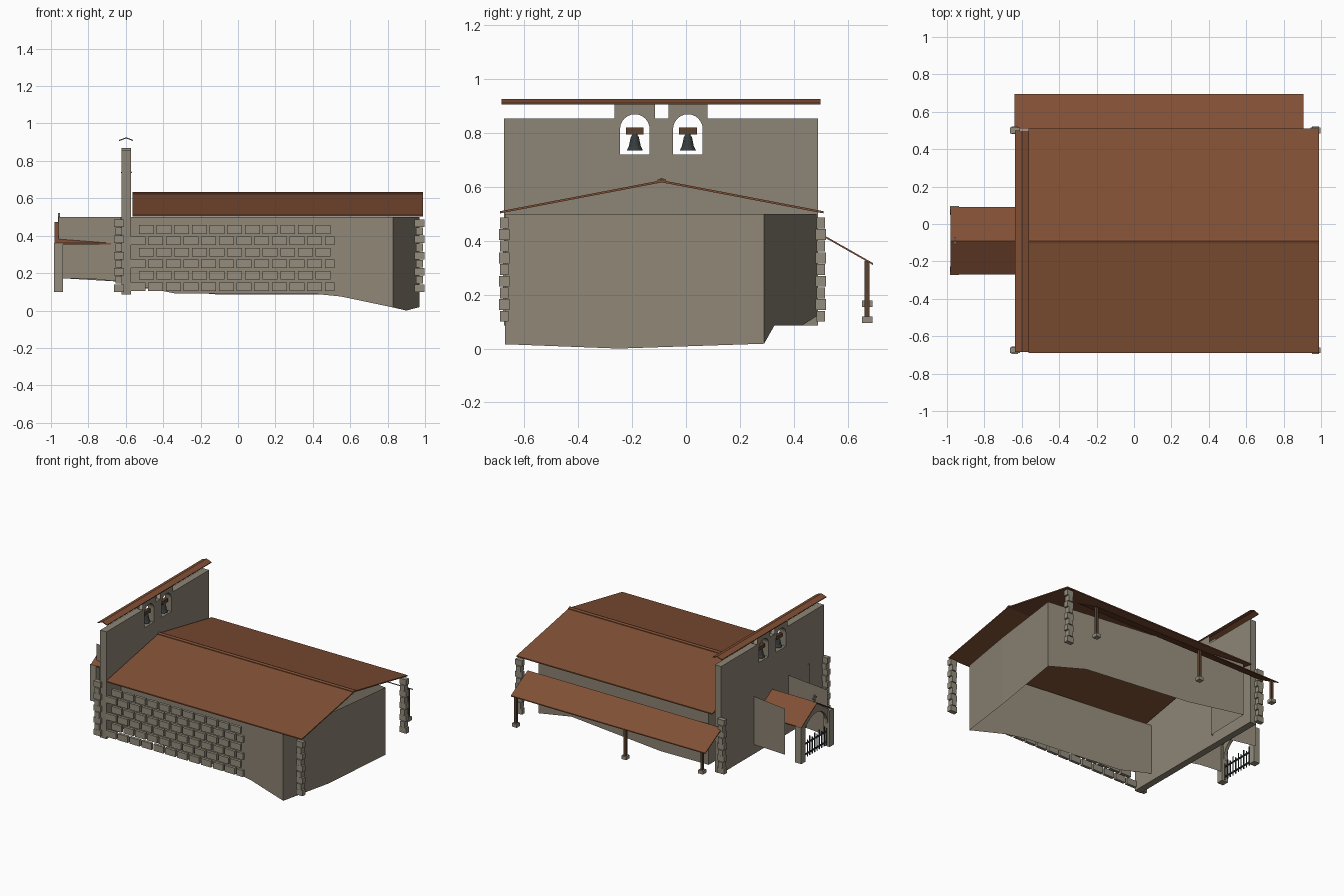
import bpy, bmesh, math
from mathutils import Vector

if "Cube" in bpy.data.objects:
    bpy.data.objects.remove(bpy.data.objects["Cube"])


def mat(name, c):
    m = bpy.data.materials.new(name)
    m.diffuse_color = (*c, 1)
    m.use_nodes = True
    m.node_tree.nodes["Principled BSDF"].inputs["Base Color"].default_value = m.diffuse_color
    return m


STONE = mat("stone", (0.27, 0.235, 0.18))
BLOCK = mat("block_stone", (0.30, 0.27, 0.21))
TILE = mat("roof_tile", (0.22, 0.08, 0.035))
WOOD = mat("wood", (0.10, 0.055, 0.03))
IRON = mat("iron", (0.04, 0.045, 0.045))


def finish(name, bm, m, fix=True):
    if fix:
        bmesh.ops.recalc_face_normals(bm, faces=bm.faces)
    me = bpy.data.meshes.new(name)
    bm.to_mesh(me)
    bm.free()
    me.materials.append(m)
    ob = bpy.data.objects.new(name, me)
    bpy.context.collection.objects.link(ob)
    return ob


def add_box(bm, x0, x1, y0, y1, z0, z1):
    v = [bm.verts.new((x, y, z)) for x in (x0, x1) for y in (y0, y1) for z in (z0, z1)]
    for f in ((0, 1, 3, 2), (4, 6, 7, 5), (0, 4, 5, 1), (2, 3, 7, 6), (0, 2, 6, 4), (1, 5, 7, 3)):
        bm.faces.new([v[i] for i in f])


def boxes(name, items, m):
    bm = bmesh.new()
    for b in items:
        add_box(bm, *b)
    return finish(name, bm, m)


def extrude_x(name, yz, x0, x1, m):
    """Closed y-z outline extruded along x."""
    bm = bmesh.new()
    f = bm.faces.new([bm.verts.new((x0, y, z)) for y, z in yz])
    r = bmesh.ops.extrude_face_region(bm, geom=[f])
    vs = [g for g in r["geom"] if isinstance(g, bmesh.types.BMVert)]
    bmesh.ops.translate(bm, verts=vs, vec=(x1 - x0, 0, 0))
    return finish(name, bm, m)


def slab(name, line, x0, x1, t, m):
    """Thin sheet following a y-z line."""
    return extrude_x(name, line + [(y, z - t) for y, z in reversed(line)], x0, x1, m)


def arch(cy, cz, r, n=12):
    return [(cy + r * math.cos(math.pi * i / n), cz + r * math.sin(math.pi * i / n))
            for i in range(n + 1)]


# Thin skewed walls following sloping ground: x, y, bottom z
path = [(-.96, -.235, .17), (-.78, -.257, .17), (-.60, -.28, .15), (-.63, -.50, .15),
        (-.33, -.537, .09), (.40, -.62, .09), (.55, -.637, .075), (.83, -.672, .016),
        (.90, -.25, .0), (.97, .29, .018), (.68, .328, .085), (-.10, .43, .085),
        (-.52, .485, .12), (-.56, .11, .15), (-.90, .16, .17)]
bm = bmesh.new()
cols = [(bm.verts.new(p), bm.verts.new((p[0], p[1], .5))) for p in path]
for a, b in zip(cols, cols[1:]):
    bm.faces.new((a[0], b[0], b[1], a[1]))
finish("nave_walls", bm, STONE, False)

# Bell wall with two notches for the bell openings
extrude_x("bell_wall", [(-.675, .085), (.49, .085), (.49, .855), (.08, .855), (.08, .72),
          (-.065, .72), (-.065, .855), (-.115, .855), (-.115, .72), (-.265, .72),
          (-.265, .855), (-.675, .855)], -.622, -.573, STONE)

# Arched bell surrounds: two flat plates joined by the soffit, and bells
for i, (y0, y1, cy) in enumerate(((-.265, -.115, -.19), (-.065, .08, .007))):
    inner = [(cy + .055, .72)] + arch(cy, .815, .055) + [(cy - .055, .72)]
    bm = bmesh.new()
    sides = []
    for x in (-.622, -.573):
        vs = [bm.verts.new((x, y, z)) for y, z in inner]
        out = [bm.verts.new((x, y, z)) for y, z in ((y0, .72), (y0, .91), (y1, .91), (y1, .72))]
        bm.faces.new(vs + out)
        sides.append(vs)
    a, b = sides
    for k in range(len(a) - 1):
        bm.faces.new((a[k], a[k + 1], b[k + 1], b[k]))
    finish(f"bell_arch_{i}", bm, STONE)
    boxes(f"bell_yoke_{i}", [(-.61, -.585, cy - .033, cy + .033, .795, .82)], WOOD)
    bm = bmesh.new()
    rings = []
    for r, z in ((.03, .735), (.022, .752), (.015, .785), (.008, .796)):
        rings.append([bm.verts.new((-.597 + r * math.cos(t * math.pi / 6),
                                    cy + r * math.sin(t * math.pi / 6), z)) for t in range(12)])
    for lo, hi in zip(rings, rings[1:]):
        for k in range(12):
            bm.faces.new((lo[k], lo[(k + 1) % 12], hi[(k + 1) % 12], hi[k]))
    bm.faces.new(rings[0])
    bm.faces.new(rings[-1])
    finish(f"bell_{i}", bm, IRON)

# Chevron cap floating over the bell wall
bm = bmesh.new()
prof = [(-.635, .912), (-.598, .926), (-.561, .912), (-.561, .906), (-.598, .92), (-.635, .906)]
f = bm.faces.new([bm.verts.new((x, -.685, z)) for x, z in prof])
r = bmesh.ops.extrude_face_region(bm, geom=[f])
bmesh.ops.translate(bm, vec=(0, 1.185, 0),
                    verts=[g for g in r["geom"] if isinstance(g, bmesh.types.BMVert)])
finish("bell_wall_cap", bm, TILE)

# Roofs
slab("main_roof", [(-.69, .51), (-.09, .625), (.51, .51)], -.565, .99, .008, TILE)
slab("ridge_cap", [(-.105, .627), (-.09, .633), (-.075, .627)], -.565, .99, .006, TILE)
slab("lean_to_roof", [(.505, .425), (.695, .317)], -.64, .905, .007, TILE)
slab("porch_roof", [(-.27, .36), (-.09, .472), (.09, .36)], -.98, -.62, .007, TILE)

# Lean-to posts on stone footings
posts = ((.88, .095), (.01, .095), (-.60, .155))
boxes("lean_to_posts", [(x - .009, x + .009, .663, .681, z + .02, .325) for x, z in posts], WOOD)
boxes("lean_to_footings", [(x - .019, x + .019, .654, .692, z, z + .024) for x, z in posts], BLOCK)

# Corner quoins, alternating wide and narrow
quoins = []
h = .39 / 9
for cx, sx in ((-.637, -1), (.97, 1)):
    for cy in (-.675, .5):
        for k in range(9):
            wx, wy = ((.027, .0155), (.018, .02))[k % 2]
            z = .1 + k * h
            quoins.append((cx - wx, cx + wx, cy - wy, cy + wy, z, z + h - .003))
boxes("corner_quoins", quoins, BLOCK)

# Courses of facing stones along the front
bricks = []
for row in range(6):
    z = .128 + row * .061
    x = -.53 if row % 2 else -.575
    while x < .49:
        w = min(x + .08, .515)
        bricks.append((x, w, -.68, -.66, z - .023, z + .023))
        x += .0945
boxes("front_facing_stones", bricks, BLOCK)

# Porch piers, arched gable, gate and cross
boxes("porch_piers", [(-.983, -.935, y - .024, y + .024, .10, .36) for y in (.072, -.25)], BLOCK)
extrude_x("porch_gable", [(.055, .26)] + [(.05, .37), (-.09, .465), (-.23, .37), (-.235, .26)]
          + list(reversed(arch(-.09, .26, .135))), -.97, -.948, STONE)
bars = [(-.962, -.956, -.225 + i * .027 - .003, -.225 + i * .027 + .003, .11,
         .23 + (.02 if i % 2 else 0)) for i in range(11)]
bars += [(-.964, -.954, -.228, .05, z, z + .008) for z in (.13, .205)]
boxes("porch_gate", bars, IRON)
boxes("porch_cross", [(-.963, -.953, -.095, -.085, .46, .52),
                      (-.963, -.953, -.11, -.07, .495, .505)], BLOCK)
